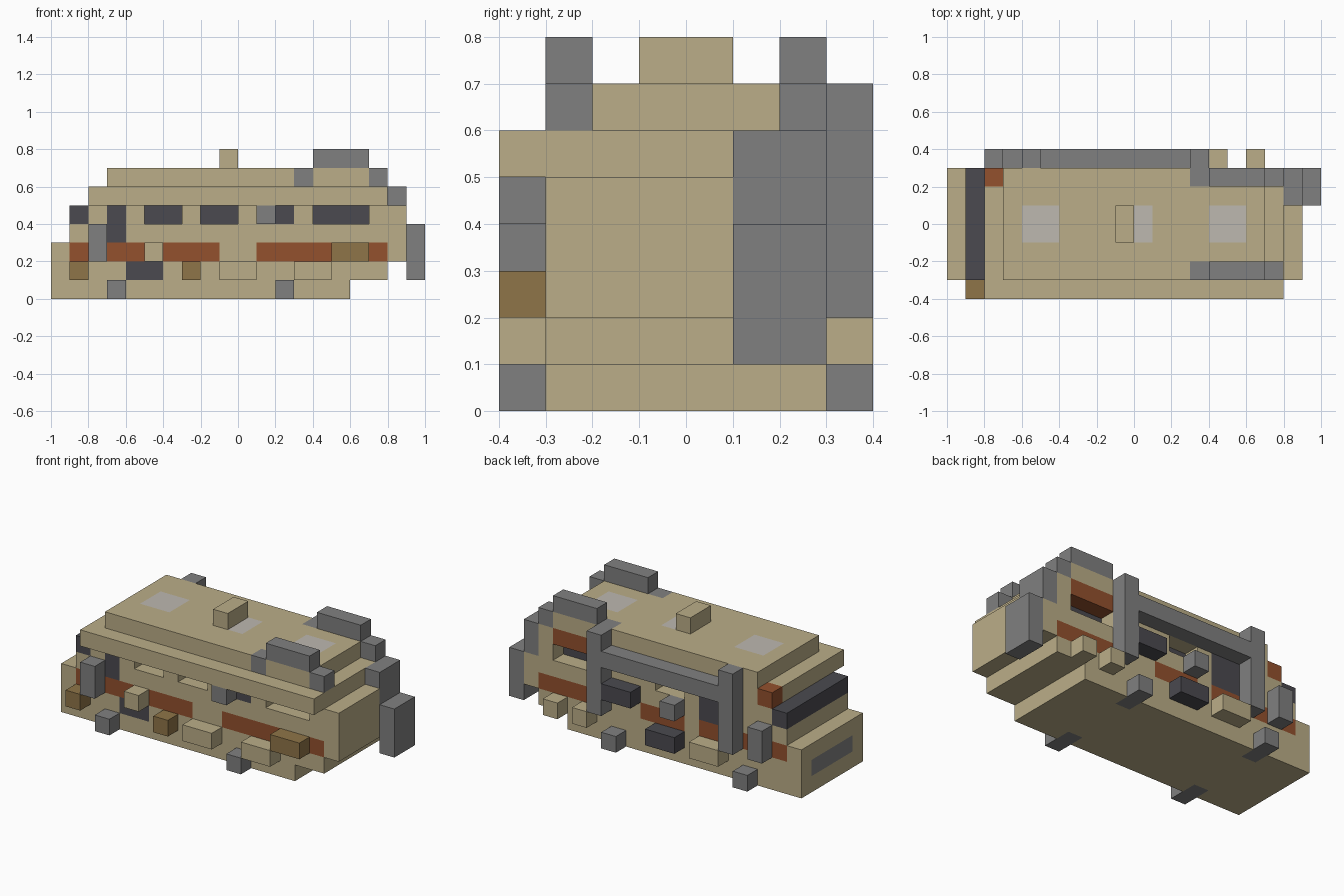
import bpy
import bmesh
from mathutils import Vector

cube = bpy.data.objects.get("Cube")
if cube:
    bpy.data.objects.remove(cube, do_unlink=True)

CELL = 0.1
cells = {}      # grid cell -> part name
colours = {}    # part name -> material


def material(name, rgb):
    mat = bpy.data.materials.new(name)
    mat.use_nodes = True
    mat.diffuse_color = (*rgb, 1)
    bsdf = next(n for n in mat.node_tree.nodes if n.type == 'BSDF_PRINCIPLED')
    bsdf.inputs["Base Color"].default_value = (*rgb, 1)
    return mat


tan = material("sand paint", (0.497, 0.423, 0.246))
grey = material("grey metal", (0.216, 0.216, 0.216))
dark = material("dark glass", (0.070, 0.068, 0.080))
rust = material("rust", (0.292, 0.082, 0.027))
brown = material("brown crate", (0.275, 0.178, 0.065))
pale = material("pale hatch", (0.515, 0.479, 0.434))


def block_cells(x, y, z):
    return [(i, j, k) for i in range(*x) for j in range(*y) for k in range(*z)]


def block(name, mat, x, y, z, mirror=False):
    """Fill a block of grid cells; mirror repeats it on the other long side."""
    colours[name] = mat
    for i, j, k in block_cells(x, y, z):
        cells[i, j, k] = name
        if mirror:
            cells[i, -1 - j, k] = name


def window(name, x, side):
    """Recessed window: open the outer cell and glaze the one behind it."""
    outer, inner = (-3, -2) if side == "front" else (2, 1)
    for cell in block_cells(x, (outer, outer + 1), (4, 5)):
        cells.pop(cell, None)
    block(name, dark, x, (inner, inner + 1), (4, 5))


def build(name):
    """Make one object from the exposed faces of a part's cells."""
    bm = bmesh.new()
    verts = {}

    def vert(p):
        key = tuple(p)
        if key not in verts:
            verts[key] = bm.verts.new(Vector(key) * CELL)
        return verts[key]

    for cell in [c for c, part in cells.items() if part == name]:
        for axis in range(3):
            for step in (0, 1):
                near = list(cell)
                near[axis] += 1 if step else -1
                if tuple(near) in cells:
                    continue
                u, v = (axis + 1) % 3, (axis + 2) % 3
                ring = []
                for du, dv in ((0, 0), (1, 0), (1, 1), (0, 1)):
                    p = list(cell)
                    p[axis] += step
                    p[u] += du
                    p[v] += dv
                    ring.append(vert(p))
                bm.faces.new(ring if step else ring[::-1])
    bmesh.ops.dissolve_limit(bm, angle_limit=0.01, verts=bm.verts, edges=bm.edges)
    mesh = bpy.data.meshes.new(name)
    bm.to_mesh(mesh)
    bm.free()
    mesh.materials.append(colours[name])
    bpy.context.collection.objects.link(bpy.data.objects.new(name, mesh))


WIDE = (-3, 3)
FRONT = (-4, -3)
BACK = (3, 4)

# Stepped hull
block("hull_base", tan, (-10, 6), WIDE, (0, 1))
block("hull_lower", tan, (-10, 8), WIDE, (1, 2))
block("hull_belt", tan, (-10, 9), WIDE, (2, 3))
block("cabin", tan, (-9, 9), WIDE, (3, 5))
block("roof_lower", tan, (-8, 8), (-4, 3), (5, 6))
block("roof_upper", tan, (-7, 7), WIDE, (6, 7))
block("roof_vent", tan, (-1, 0), (-1, 1), (7, 8))

# Glass
block("windscreen", dark, (-9, -8), WIDE, (4, 5))
block("front_door", dark, (-7, -6), (-3, -2), (3, 5))
block("back_door", dark, (-5, -3), (2, 3), (3, 5))
block("small_window", dark, (1, 3), (-3, -2), (4, 5))
window("front_window_a", (-5, -3), "front")
window("front_window_b", (-2, 0), "front")
window("front_window_c", (4, 7), "front")
window("back_window_a", (-2, 0), "back")
window("back_window_b", (4, 7), "back")
block("front_lower_vent", dark, (-6, -4), (-3, -2), (1, 2))

# Rust bands
for n, span in enumerate([(-9, -5), (-4, -1), (1, 8)]):
    block(f"front_rust_{n}", rust, span, (-3, -2), (2, 3))
for n, span in enumerate([(-9, -3), (-2, 1), (4, 8)]):
    block(f"back_rust_{n}", rust, span, (2, 3), (2, 3))
for n, span in enumerate([(-8, -7), (4, 7)]):
    block(f"upper_rust_{n}", rust, span, (2, 3), (5, 6))

# Roof hatches
for n, span in enumerate([(-6, -4), (-1, 1), (4, 6)]):
    block(f"roof_hatch_{n}", pale, span, (-1, 1), (6, 7))

# Grey running gear and rails
block("grille", grey, (-10, -9), (-2, 2), (1, 2))
for n, x in enumerate((-7, 2)):
    block(f"wheel_pair_{n}", grey, (x, x + 1), (-4, -2), (0, 1), mirror=True)
block("mirror_posts", grey, (-8, -7), FRONT, (2, 4), mirror=True)
block("rail_front_end", grey, (3, 4), (-3, -2), (6, 7), mirror=True)
block("rail_top", grey, (4, 7), (-3, -2), (7, 8), mirror=True)
block("rail_rear_end", grey, (7, 8), (-3, -2), (6, 7), mirror=True)
block("exhaust_upper", grey, (8, 9), (1, 3), (4, 6))
block("exhaust_lower", grey, (9, 10), (1, 3), (1, 4))
block("frame_post_a", grey, (-6, -5), BACK, (2, 7))
block("frame_post_b", grey, (3, 4), BACK, (2, 7))
block("frame_bar", grey, (-5, 3), BACK, (5, 6))
block("front_lamp", grey, (1, 2), FRONT, (4, 5))
block("back_lamp", grey, (-2, -1), BACK, (3, 4))

# Boxes strapped to the front side
block("front_box_a", tan, (-5, -4), FRONT, (2, 3))
block("front_box_b", tan, (-1, 1), FRONT, (1, 2))
block("front_box_c", tan, (3, 5), FRONT, (1, 2))
block("crate_a", brown, (-9, -8), FRONT, (1, 2))
block("crate_b", brown, (-3, -2), FRONT, (1, 2))
block("crate_c", brown, (5, 7), FRONT, (2, 3))

# Boxes strapped to the back side
block("back_box_a", tan, (-5, -3), BACK, (1, 2))
block("back_box_b", tan, (4, 5), BACK, (1, 2))
block("back_box_c", tan, (6, 7), BACK, (1, 2))
block("dark_box_a", dark, (1, 3), BACK, (3, 4))
block("dark_box_b", dark, (-2, 0), BACK, (1, 2))

for part in colours:
    build(part)
